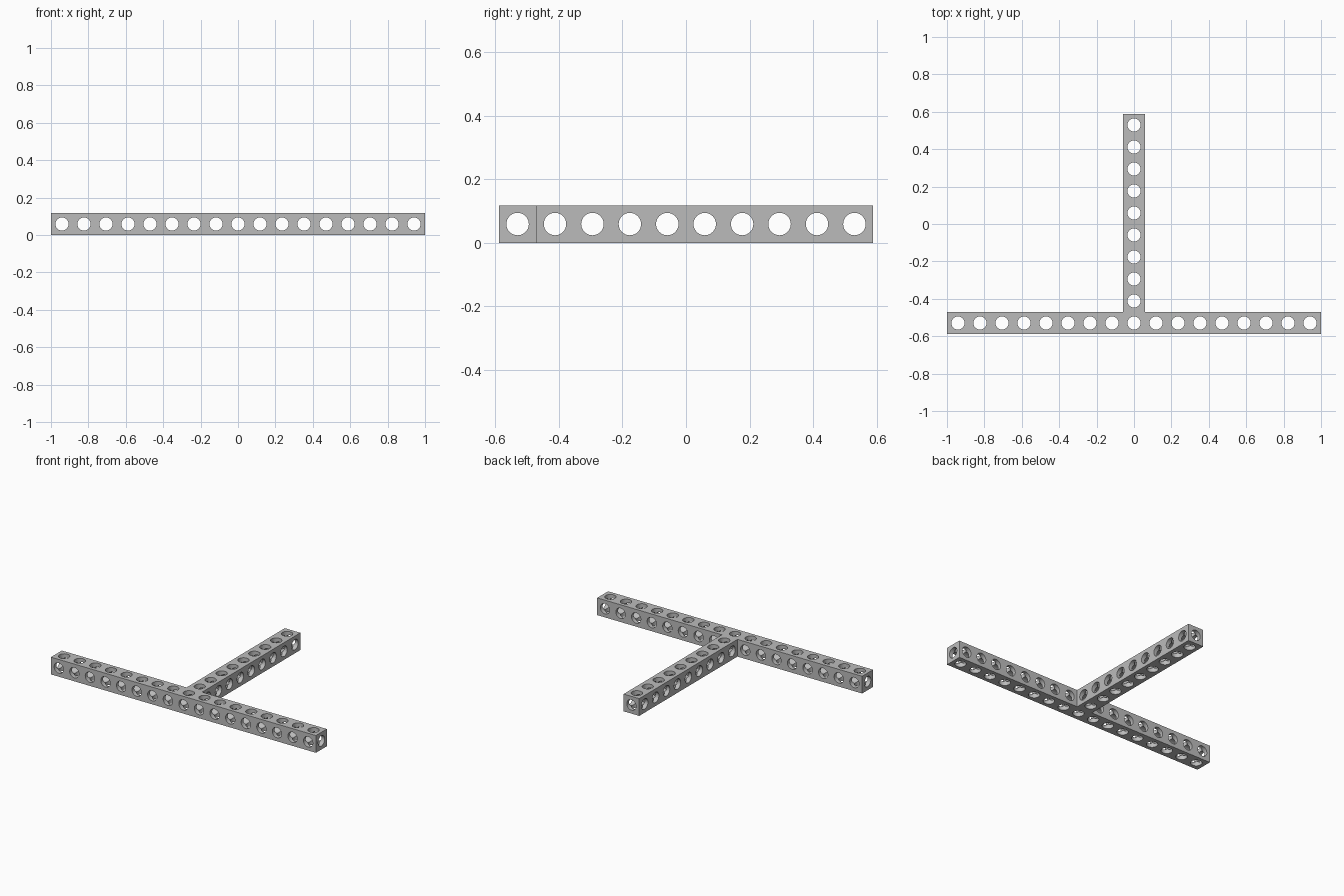
import bpy, bmesh, math
from mathutils import Vector

cube = bpy.data.objects.get("Cube")
if cube:
    bpy.data.objects.remove(cube, do_unlink=True)

PITCH = 2 / 17          # one cell of the square beam
HALF = PITCH / 2
RADIUS = 0.3 * PITCH    # bore radius
SEGMENTS = 32

grey = bpy.data.materials.new("plain grey")
grey.use_nodes = True
grey.diffuse_color = (0.5, 0.5, 0.5, 1)
grey.node_tree.nodes["Principled BSDF"].inputs["Base Color"].default_value = (0.5, 0.5, 0.5, 1)

# Cells along the cross bar (x) and the stem (y)
bar_cells = [(i, 0) for i in range(-8, 9)]
stem_cells = [(0, j) for j in range(1, 10)]
occupied = set(bar_cells + stem_cells)

AXES = [Vector((1, 0, 0)), Vector((0, 1, 0)), Vector((0, 0, 1))]


def add_side(bm, cell, axis, sign):
    """One side of a cell: a bore wall down to the crossing bores, plus the pierced face."""
    d = AXES[axis] * sign
    u = AXES[(axis + 1) % 3]
    v = d.cross(u)
    centre = Vector((cell[0] * PITCH, (cell[1] - 4.5) * PITCH, HALF))
    covered = (cell[0] + round(d.x), cell[1] + round(d.y)) in occupied and axis != 2

    outer, rim, deep = [], [], []
    for k in range(SEGMENTS):
        a = 2 * math.pi * k / SEGMENTS
        ray = u * math.cos(a) + v * math.sin(a)
        reach = max(abs(math.cos(a)), abs(math.sin(a)))
        rim.append(bm.verts.new(centre + d * HALF + ray * RADIUS))
        deep.append(bm.verts.new(centre + d * RADIUS * reach + ray * RADIUS))
        if not covered:
            outer.append(bm.verts.new(centre + d * HALF + ray * HALF / reach))
    for k in range(SEGMENTS):
        n = (k + 1) % SEGMENTS
        bm.faces.new((rim[k], rim[n], deep[n], deep[k]))
        if not covered:
            bm.faces.new((outer[k], outer[n], rim[n], rim[k]))


def make_beam(name, cells):
    bm = bmesh.new()
    for cell in cells:
        for axis in range(3):
            for sign in (1, -1):
                add_side(bm, cell, axis, sign)
    bmesh.ops.remove_doubles(bm, verts=bm.verts, dist=1e-5)
    mesh = bpy.data.meshes.new(name)
    bm.to_mesh(mesh)
    bm.free()
    mesh.materials.append(grey)
    beam = bpy.data.objects.new(name, mesh)
    bpy.context.collection.objects.link(beam)
    # Round bores, crisp edges
    bpy.ops.object.select_all(action="DESELECT")
    beam.select_set(True)
    bpy.context.view_layer.objects.active = beam
    bpy.ops.object.shade_smooth_by_angle(angle=math.radians(30))


make_beam("cross_bar", bar_cells)
make_beam("stem_bar", stem_cells)
